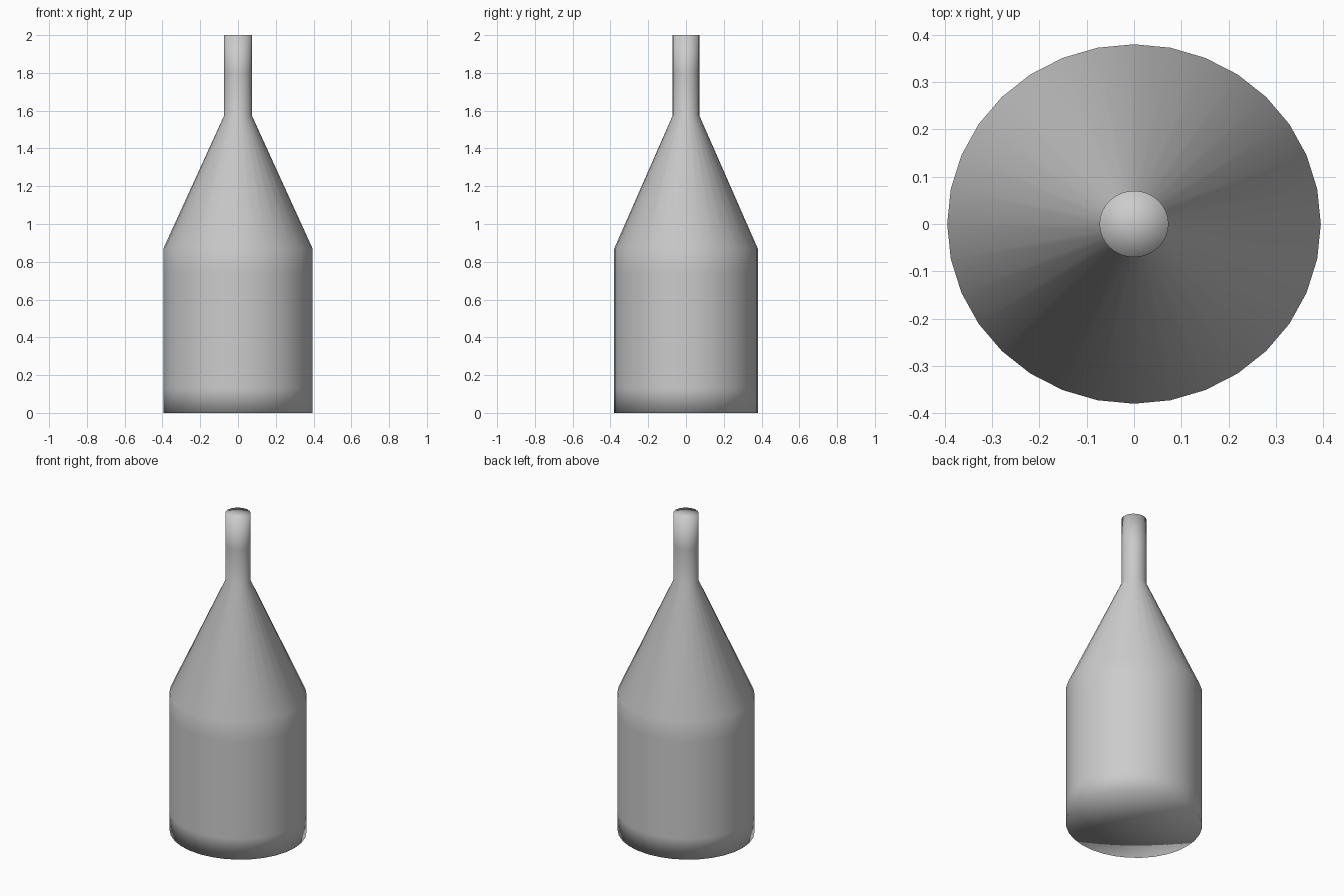
import bpy, bmesh
from math import cos, sin, pi

if "Cube" in bpy.data.objects:
    bpy.data.objects.remove(bpy.data.objects["Cube"])

SIDES = 32
RX, RY = 0.395, 0.38          # slightly oval body
NECK = 0.185                  # neck radius relative to the body

# Side profile: (relative radius, height)
PROFILE = [(1, 0), (1, 0.13), (1, 0.74), (1, 0.87),
           (NECK, 1.575), (NECK, 1.8), (NECK, 2.0)]

bm = bmesh.new()
rings = [[bm.verts.new((RX * r * cos(2 * pi * i / SIDES),
                        RY * r * sin(2 * pi * i / SIDES), z))
          for i in range(SIDES)] for r, z in PROFILE]

# Walls between neighbouring rings
for low, high in zip(rings, rings[1:]):
    for i in range(SIDES):
        j = (i + 1) % SIDES
        bm.faces.new((low[i], low[j], high[j], high[i]))

# Flat fan caps at base and mouth
for ring, z in ((rings[0], 0), (rings[-1], 2.0)):
    centre = bm.verts.new((0, 0, z))
    for i in range(SIDES):
        bm.faces.new((ring[i], ring[(i + 1) % SIDES], centre))

bmesh.ops.recalc_face_normals(bm, faces=bm.faces)

# Fully smooth shading, caps included
for face in bm.faces:
    face.smooth = True

mesh = bpy.data.meshes.new("bottle")
bm.to_mesh(mesh)
bm.free()
bpy.context.collection.objects.link(bpy.data.objects.new("bottle", mesh))
